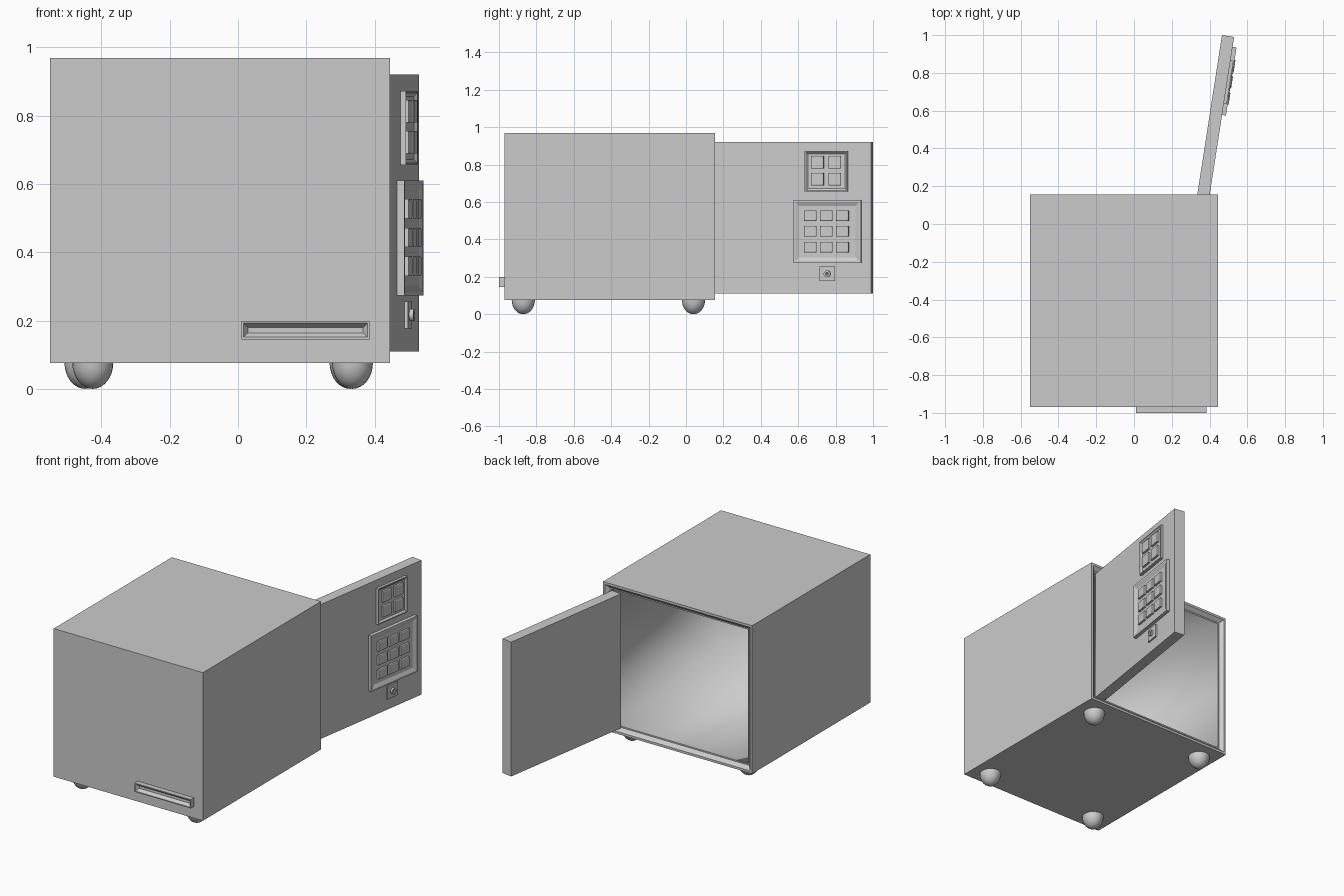
import bpy, bmesh, math
from mathutils import Matrix, Vector

if "Cube" in bpy.data.objects:
    bpy.data.objects.remove(bpy.data.objects["Cube"])

# Door frame: local +x is the door's outer face, local y runs along the door
DOOR = Matrix.Translation((0.53, 0.99, 0)) @ Matrix.Rotation(math.radians(-8.8), 4, 'Z')


def finish(name, bm, matrix=Matrix()):
    me = bpy.data.meshes.new(name)
    bm.to_mesh(me)
    bm.free()
    ob = bpy.data.objects.new(name, me)
    ob.matrix_world = matrix
    bpy.context.collection.objects.link(ob)
    return ob


def box_bm(lo, hi):
    lo, hi = Vector(lo), Vector(hi)
    bm = bmesh.new()
    bmesh.ops.create_cube(bm, size=1)
    for v in bm.verts:
        v.co = Vector([(lo[i] + hi[i]) / 2 + v.co[i] * (hi[i] - lo[i]) for i in range(3)])
    bm.normal_update()
    return bm


def inset_steps(bm, direction, steps):
    """Inset the face pointing in a direction, once per (thickness, depth)."""
    face = max(bm.faces, key=lambda f: f.normal.dot(Vector(direction)))
    for thick, depth in steps:
        bmesh.ops.inset_region(bm, faces=[face], thickness=thick, depth=depth,
                               use_even_offset=True)
        bm.normal_update()
    return face


def box(name, lo, hi, direction=None, steps=(), matrix=Matrix()):
    bm = box_bm(lo, hi)
    if direction:
        inset_steps(bm, direction, steps)
    return finish(name, bm, matrix)


# Hollow cabinet, open at the back, with a sloped rim and soft-shaded interior
bm = box_bm((-0.55, -0.97, 0.075), (0.445, 0.155, 0.968))
end = inset_steps(bm, (0, 1, 0), [(0.014, 0), (0.02, -0.02), (0.008, 0), (0.002, -1.05)])
inner = {end} | {f for e in end.edges for f in e.link_faces}
for f in inner:
    f.smooth = True
for e in bm.edges:
    e.smooth = all(f in inner for f in e.link_faces)
finish("cabinet", bm)

# Slotted pull on the front
box("front_pull", (0.01, -1.0, 0.145), (0.385, -0.965, 0.198), (0, -1, 0),
    [(0.006, 0), (0.013, -0.018)])

# Rounded feet
for i, (x, y) in enumerate([(-0.425, -0.87), (0.335, -0.87), (-0.448, 0.04), (0.328, 0.04)]):
    bm = bmesh.new()
    bmesh.ops.create_uvsphere(bm, u_segments=24, v_segments=16, radius=1)
    bmesh.ops.delete(bm, geom=[v for v in bm.verts if v.co.z > 0.05], context='VERTS')
    bmesh.ops.scale(bm, vec=(0.06, 0.062, 0.077), verts=bm.verts)
    for f in bm.faces:
        f.smooth = True
    finish(f"foot_{i + 1}", bm, Matrix.Translation((x, y, 0.077)))

# Open door
box("door", (-0.065, -0.865, 0.11), (0, 0, 0.92), matrix=DOOR)


def keypad(name, y, z, thick, cols, rows, key_y, key_z, border):
    """Framed panel with a grid of raised keys on the door."""
    box(name + "_panel", (-0.005, y[0], z[0]), (thick, y[1], z[1]), (1, 0, 0),
        [(border * 0.35, 0), (border * 0.65, -0.009)], DOOR)
    floor = thick - 0.009
    for r, kz in enumerate(rows):
        for c, ky in enumerate(cols):
            box(f"{name}_key_{r + 1}_{c + 1}",
                (floor - 0.003, ky - key_y / 2, kz - key_z / 2),
                (floor + 0.012, ky + key_y / 2, kz + key_z / 2),
                (1, 0, 0), [(0.004, 0.002)], DOOR)


keypad("upper_keypad", (-0.357, -0.125), (0.655, 0.872), 0.016,
       (-0.289, -0.195), (0.812, 0.722), 0.068, 0.066, 0.016)
keypad("lower_keypad", (-0.418, -0.053), (0.273, 0.61), 0.021,
       (-0.327, -0.240, -0.153), (0.527, 0.443, 0.359), 0.068, 0.056, 0.03)

# Keyhole plate and round lock
box("lock_plate", (-0.005, -0.277, 0.177), (0.01, -0.195, 0.255), matrix=DOOR)
bm = bmesh.new()
bmesh.ops.create_cone(bm, cap_ends=True, segments=24, radius1=0.018, radius2=0.018, depth=0.016)
bm.normal_update()
inset_steps(bm, (0, 0, 1), [(0.01, 0), (0.003, -0.008)])
lock = finish("lock_ring", bm, DOOR @ Matrix.Translation((0.014, -0.236, 0.216))
              @ Matrix.Rotation(math.pi / 2, 4, 'Y'))
